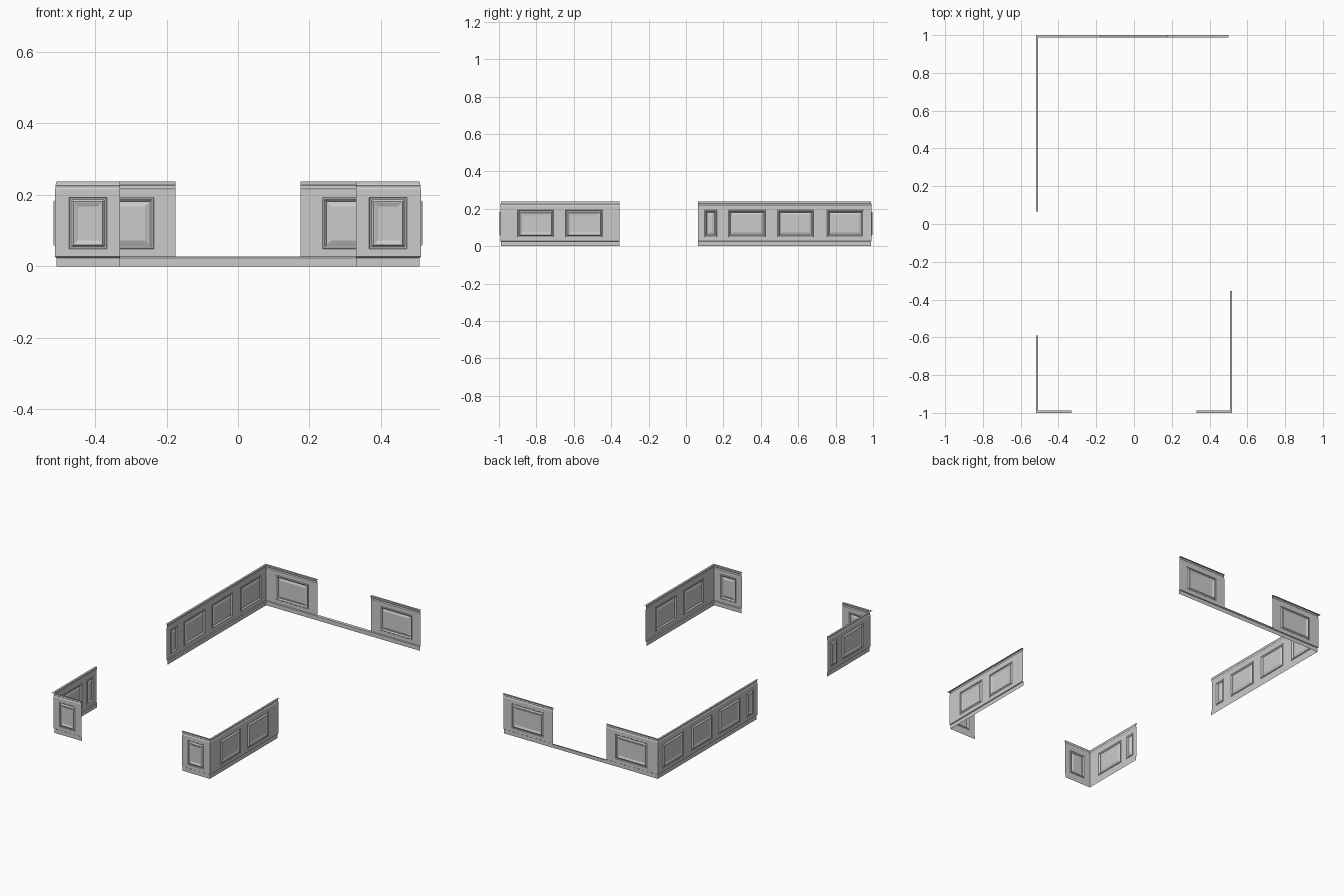
import bpy, bmesh
from mathutils import Vector

if "Cube" in bpy.data.objects:
    bpy.data.objects.remove(bpy.data.objects["Cube"])

# Cross-section of the wainscot: (depth into the room from the wall plane, height)
PZ0, PZ1 = 0.048, 0.193
BASE = [(0.012, 0.0), (0.012, 0.024), (0.0075, 0.027)]
FULL = BASE + [(0.0075, PZ0), (0.0075, PZ1), (0.0075, 0.215), (0.0095, 0.219),
               (0.0095, 0.224), (0.0085, 0.226), (0.011, 0.231), (0.0115, 0.238), (0.0, 0.238)]
SKIRT = BASE + [(0.0, 0.027)]
# Panel moulding: (inset from the outer edge, depth)
RINGS = [(0.0, 0.0075), (0.002, 0.0100), (0.006, 0.0100), (0.009, 0.0075),
         (0.012, 0.0030), (0.015, 0.0030), (0.025, 0.0070)]


def wall(name, start, end, inward, panels=(), profile=FULL, mitre=(0, 0)):
    """Run the profile from start to end and set raised panels (start, end) in it."""
    p0 = Vector((*start, 0))
    run = Vector((*end, 0)) - p0
    length, u = run.length, run.normalized()
    n = Vector((*inward, 0))
    bm = bmesh.new()

    def at(s, d, z):
        return bm.verts.new(p0 + u * s + n * d + Vector((0, 0, z)))

    breaks = sorted([0, length] + [s for p in panels for s in p])
    cols = []
    for s in breaks:
        m = mitre[0] if s == 0 else -mitre[1] if s == length else 0
        cols.append([at(s + m * d, d, z) for d, z in profile])
    opening = {breaks.index(p[0]) for p in panels}
    for i in range(len(cols) - 1):
        for j in range(len(profile) - 1):
            if i in opening and profile[j][1] == PZ0:
                continue
            bm.faces.new((cols[i][j], cols[i + 1][j], cols[i + 1][j + 1], cols[i][j + 1]))
    # Nested rings of each panel
    for a, b in panels:
        prev = None
        for k, d in RINGS:
            ring = [at(a + k, d, PZ0 + k), at(b - k, d, PZ0 + k),
                    at(b - k, d, PZ1 - k), at(a + k, d, PZ1 - k)]
            if prev:
                for q in range(4):
                    r = (q + 1) % 4
                    bm.faces.new((prev[q], prev[r], ring[r], ring[q]))
            prev = ring
        bm.faces.new(prev)
    bmesh.ops.remove_doubles(bm, verts=bm.verts, dist=0.00005)
    bmesh.ops.recalc_face_normals(bm, faces=bm.faces)
    # Make the sheet face the room
    if sum(f.normal.dot(n) * f.calc_area() for f in bm.faces) < 0:
        bmesh.ops.reverse_faces(bm, faces=bm.faces)
    me = bpy.data.meshes.new(name)
    bm.to_mesh(me)
    bm.free()
    bpy.context.collection.objects.link(bpy.data.objects.new(name, me))


X, Y = 0.52, 1.0
# Front wall, both sides of the wide opening
for side, sx in (("left", -1), ("right", 1)):
    wall("front_wainscot_" + side, (sx * X, -Y), (sx * 0.33, -Y), (0, 1),
         [(0.047, 0.153)], mitre=(1, 0))
# Back wall, with only the skirting under the window
wall("back_wainscot_left", (-X, Y), (-0.175, Y), (0, -1), [(0.075, 0.285)], mitre=(1, 0))
wall("back_wainscot_right", (0.175, Y), (0.5, Y), (0, -1), [(0.061, 0.27)])
wall("back_skirting", (-0.175, Y), (0.175, Y), (0, -1), profile=SKIRT)
# Left wall, two runs either side of a doorway
wall("left_wainscot_rear", (-X, 0.065), (-X, Y), (1, 0),
     [(0.035, 0.1), (0.162, 0.36), (0.425, 0.617), (0.69, 0.885)], mitre=(0, 1))
wall("left_wainscot_front", (-X, -Y), (-X, -0.59), (1, 0),
     [(0.08, 0.275), (0.32, 0.38)], mitre=(1, 0))
# Right wall
wall("right_wainscot", (X, -Y), (X, -0.355), (-1, 0),
     [(0.1, 0.292), (0.356, 0.554)], mitre=(1, 0))
